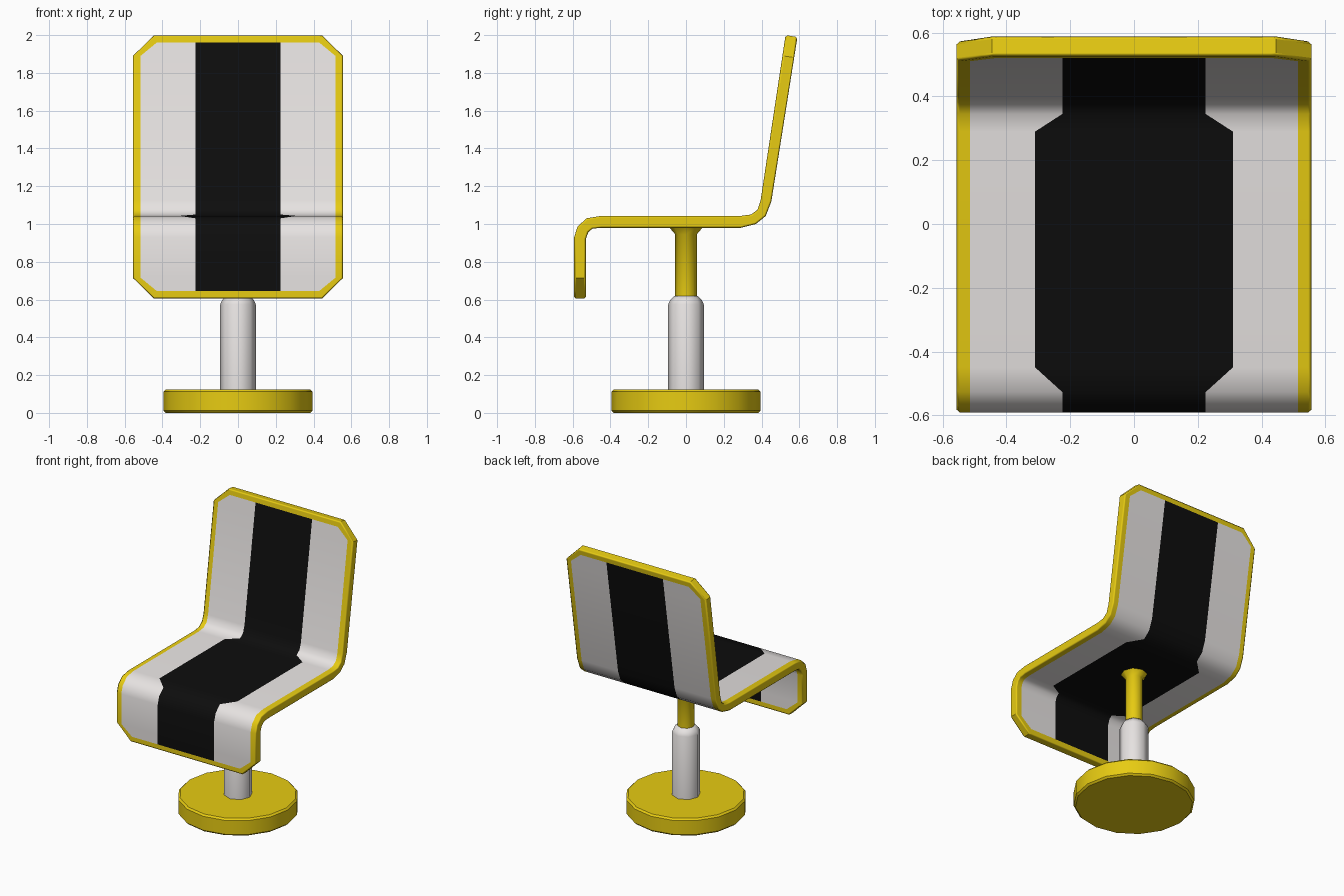
import bpy, bmesh, math

if "Cube" in bpy.data.objects:
    bpy.data.objects.remove(bpy.data.objects["Cube"])


def material(name, r, g, b):
    m = bpy.data.materials.new(name)
    m.diffuse_color = (r, g, b, 1)
    m.use_nodes = True
    m.node_tree.nodes["Principled BSDF"].inputs["Base Color"].default_value = m.diffuse_color
    return m


YELLOW = material("yellow", 0.80, 0.60, 0.006)
WHITE = material("white", 0.80, 0.77, 0.76)
BLACK = material("black", 0.004, 0.004, 0.004)


def finish(name, bm, mats, angle):
    bmesh.ops.recalc_face_normals(bm, faces=bm.faces[:])
    me = bpy.data.meshes.new(name)
    bm.to_mesh(me)
    bm.free()
    for m in mats:
        me.materials.append(m)
    ob = bpy.data.objects.new(name, me)
    bpy.context.collection.objects.link(ob)
    bpy.ops.object.select_all(action='DESELECT')
    ob.select_set(True)
    bpy.context.view_layer.objects.active = ob
    bpy.ops.object.shade_smooth_by_angle(angle=math.radians(angle))
    return ob


def lathe(name, profile, sides, mat, angle):
    """Capped solid of revolution from (radius, z) points."""
    bm = bmesh.new()
    rings = [[bm.verts.new((r * math.cos(2 * math.pi * i / sides),
                            r * math.sin(2 * math.pi * i / sides), z))
              for i in range(sides)] for r, z in profile]
    for a, b in zip(rings, rings[1:]):
        for i in range(sides):
            j = (i + 1) % sides
            bm.faces.new((a[i], a[j], b[j], b[i]))
    bm.faces.new(rings[0])
    bm.faces.new(rings[-1])
    return finish(name, bm, [mat], angle)


# Pedestal: base disc, outer sleeve, piston with flared mount
lathe("base", [(0.383, 0), (0.395, 0.012), (0.395, 0.112), (0.383, 0.124)], 16, YELLOW, 30)
lathe("sleeve", [(0.094, 0.11), (0.094, 0.575), (0.085, 0.595), (0.062, 0.62)], 8, WHITE, 50)
lathe("piston", [(0.057, 0.6), (0.057, 0.945), (0.095, 0.99)], 8, YELLOW, 50)


# Seat shell cross-sections: (upper y, z), (lower y, z), half widths of rim, panel, stripe
FULL, PANEL, NARROW, WIDE = 0.557, 0.515, 0.225, 0.31
TIP = (0.445, 0.43, NARROW)
NEAR = (0.485, 0.43, NARROW)
BODY = (FULL, PANEL, NARROW)
SEAT = (FULL, PANEL, WIDE)


def back(t):
    return ((0.395 + 0.132 * t, 1.125 + 0.875 * t),
            (0.452 + 0.138 * t, 1.12 + 0.87 * t))


rows = [
    ((-0.592, 0.605), (-0.53, 0.605), TIP),
    ((-0.592, 0.645), (-0.53, 0.645), NEAR),
    ((-0.592, 0.715), (-0.53, 0.715), BODY),
    ((-0.592, 0.93), (-0.53, 0.92), BODY),
    ((-0.575, 0.985), (-0.517, 0.957), BODY),
    ((-0.527, 1.03), (-0.495, 0.975), BODY),
    ((-0.45, 1.043), (-0.45, 0.98), SEAT),
    ((0.29, 1.043), (0.29, 0.98), SEAT),
    ((0.345, 1.05), (0.37, 1.0), BODY),
    ((0.378, 1.075), (0.422, 1.042), BODY),
    (*back(0), BODY),
    (*back(0.875), BODY),
    (*back(0.955), NEAR),
    (*back(1), TIP),
]

# Seat shell: rim, panels and stripe as one solid sheet
bm = bmesh.new()
grid = []
for up, low, (w, p, s) in rows:
    xs = (-w, -p, -s, s, p, w)
    grid.append([[bm.verts.new((x, *pt)) for x in xs] for pt in (up, low)])
colours = (0, 1, 2, 1, 0)
last = len(rows) - 2
for i, (a, b) in enumerate(zip(grid, grid[1:])):
    for side in (0, 1):
        for c in range(5):
            f = bm.faces.new((a[side][c], a[side][c + 1], b[side][c + 1], b[side][c]))
            f.material_index = 0 if i in (0, last) else colours[c]
    for c in (0, 5):
        bm.faces.new((a[0][c], b[0][c], b[1][c], a[1][c]))
for end in (grid[0], grid[-1]):
    for c in range(5):
        bm.faces.new((end[0][c], end[0][c + 1], end[1][c + 1], end[1][c]))
seat = finish("seat_shell", bm, [YELLOW, WHITE, BLACK], 40)
bev = seat.modifiers.new("rim_bevel", 'BEVEL')
bev.width = 0.01
bev.segments = 1
bev.limit_method = 'ANGLE'
bev.angle_limit = math.radians(60)
bev.harden_normals = True
